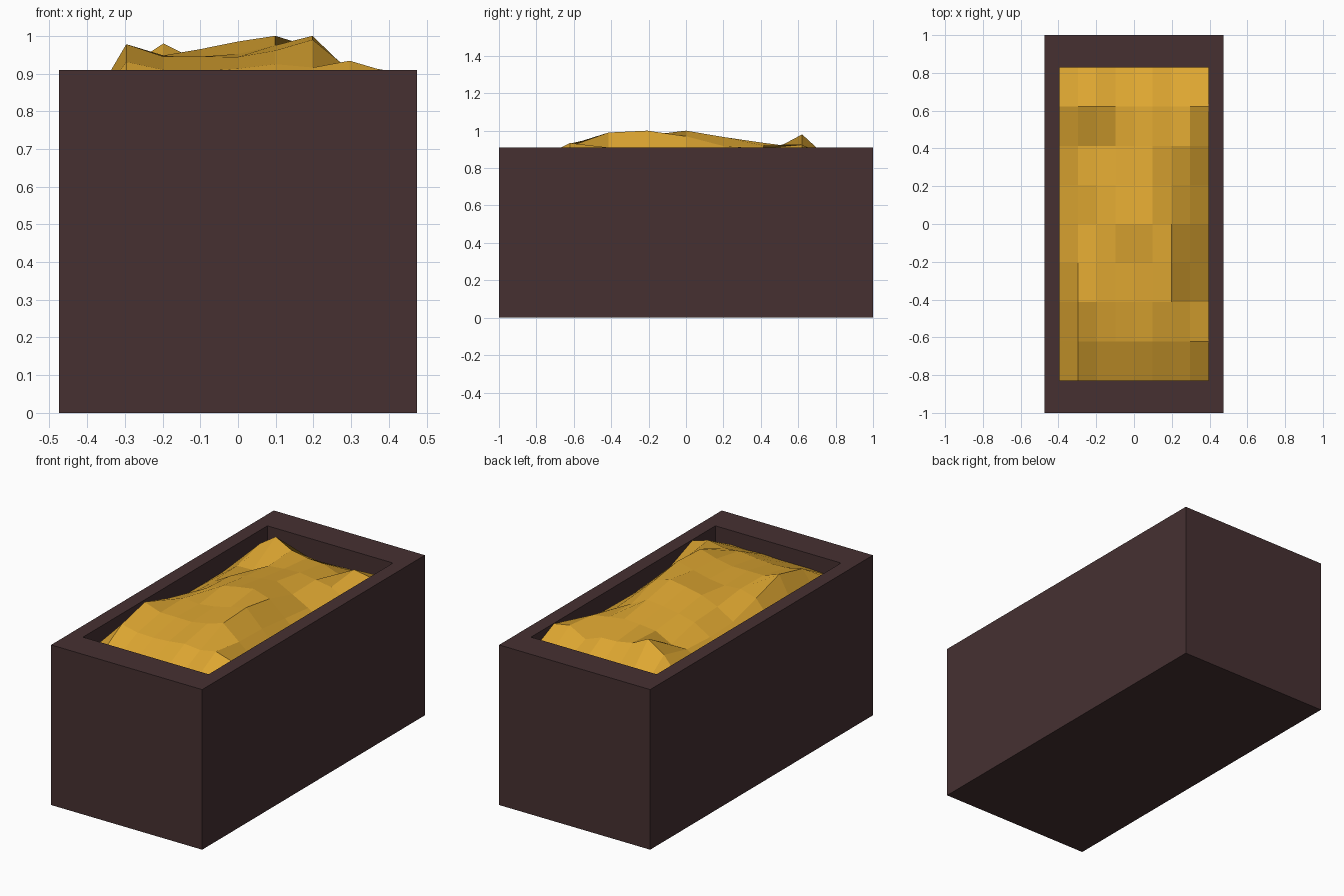
import bpy, bmesh

if "Cube" in bpy.data.objects:
    bpy.data.objects.remove(bpy.data.objects["Cube"])

def material(name, rgb):
    m = bpy.data.materials.new(name)
    m.diffuse_color = (*rgb, 1)
    m.use_nodes = True
    m.node_tree.nodes["Principled BSDF"].inputs["Base Color"].default_value = m.diffuse_color
    return m

def finish(bm, name, mat):
    bmesh.ops.recalc_face_normals(bm, faces=bm.faces)
    me = bpy.data.meshes.new(name)
    bm.to_mesh(me)
    bm.free()
    me.materials.append(mat)
    ob = bpy.data.objects.new(name, me)
    bpy.context.collection.objects.link(ob)
    return ob

wood = material("dark_brown", (0.061, 0.03, 0.031))
gold = material("gold", (0.73, 0.385, 0.031))

# Open box: outer skin, flat rim, recess with a floor hidden under the heap
HX, HY, TOP = 0.475, 1.0, 0.91
IX, IY, FLOOR = 0.395, 0.828, 0.76
bm = bmesh.new()
rings = []
for x, y, z in [(HX, HY, 0), (HX, HY, TOP), (IX, IY, TOP), (IX, IY, FLOOR)]:
    rings.append([bm.verts.new((sx * x, sy * y, z))
                  for sx, sy in [(-1, -1), (1, -1), (1, 1), (-1, 1)]])
for a, b in zip(rings, rings[1:]):
    for i in range(4):
        j = (i + 1) % 4
        bm.faces.new((a[i], a[j], b[j], b[i]))
bm.faces.new(rings[0][::-1])
bm.faces.new(rings[-1])
finish(bm, "box", wood)

# Heap: 8 x 8 faceted grid, heights in thousandths, front row first, left to right
HEIGHTS = [
    [800, 820, 825, 825, 825, 830, 825, 830, 810],
    [810, 931, 910, 907, 913, 925, 916, 934, 905],
    [800, 978, 945, 945, 944, 961, 990, 910, 830],
    [810, 920, 948, 940, 952, 975, 1000, 905, 810],
    [800, 865, 925, 965, 985, 1000, 970, 885, 800],
    [800, 858, 915, 940, 955, 965, 916, 865, 810],
    [800, 868, 870, 920, 930, 935, 920, 905, 850],
    [800, 915, 980, 930, 912, 908, 872, 925, 908],
    [790, 780, 785, 790, 790, 800, 800, 810, 820],
]
bm = bmesh.new()
grid = [[bm.verts.new(((i / 4 - 1) * IX, (j / 4 - 1) * IY, h / 1000))
         for i, h in enumerate(row)] for j, row in enumerate(HEIGHTS)]
for j in range(8):
    for i in range(8):
        bm.faces.new((grid[j][i], grid[j][i + 1], grid[j + 1][i + 1], grid[j + 1][i]))
finish(bm, "heap", gold)
for p in bpy.data.objects["heap"].data.polygons:
    p.use_smooth = False
